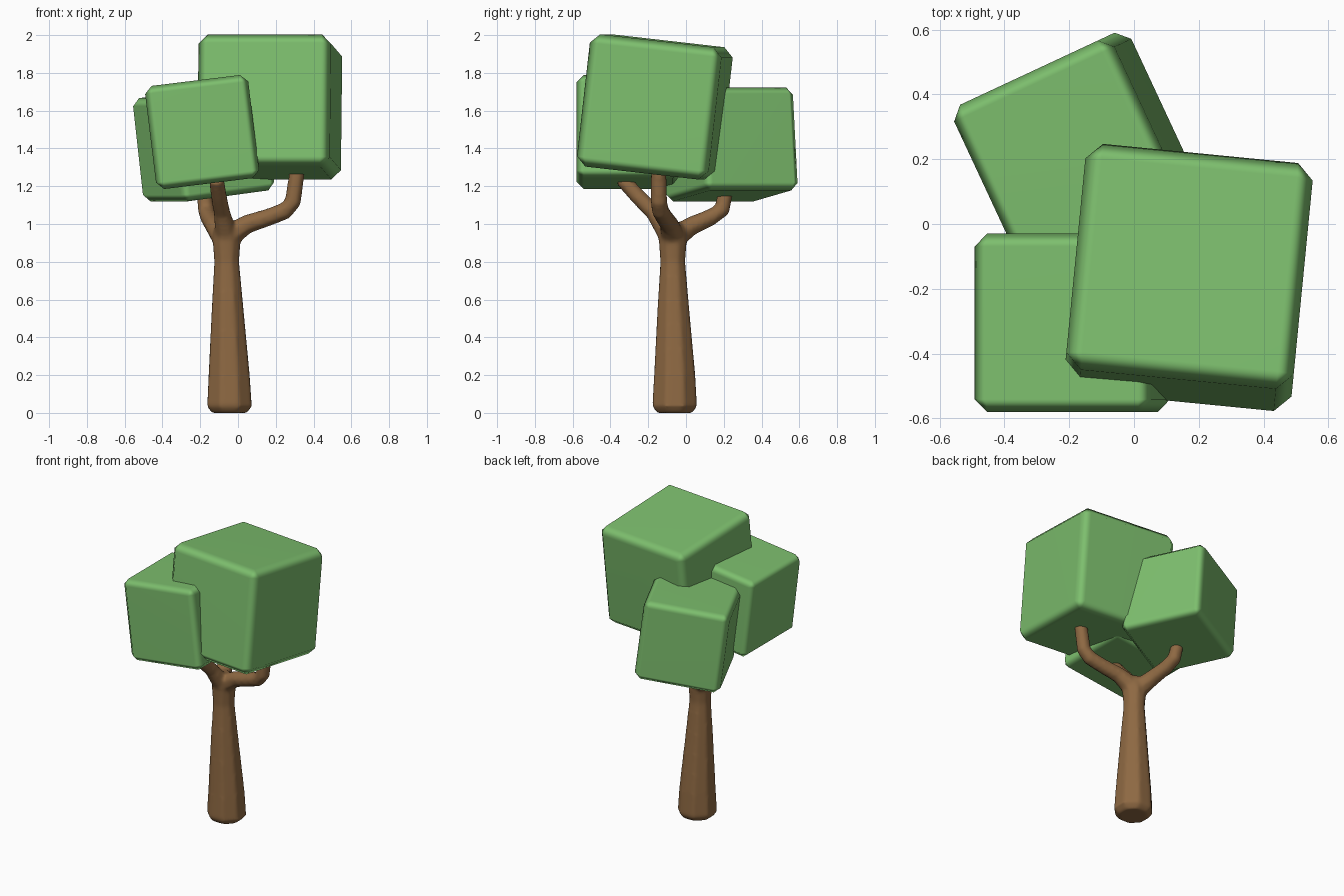
import bpy, bmesh, math
from mathutils import Vector, Matrix

if "Cube" in bpy.data.objects:
    bpy.data.objects.remove(bpy.data.objects["Cube"])


def material(name, rgb):
    m = bpy.data.materials.new(name)
    m.diffuse_color = (*rgb, 1)
    m.use_nodes = True
    m.node_tree.nodes["Principled BSDF"].inputs["Base Color"].default_value = m.diffuse_color
    return m


GREEN = material("leaf green", (0.205, 0.52, 0.155))
BROWN = material("bark brown", (0.27, 0.14, 0.055))


def add_object(name, bm, mat):
    mesh = bpy.data.meshes.new(name)
    bmesh.ops.recalc_face_normals(bm, faces=bm.faces)
    for f in bm.faces:
        f.smooth = True
    bm.to_mesh(mesh)
    bm.free()
    mesh.materials.append(mat)
    ob = bpy.data.objects.new(name, mesh)
    bpy.context.collection.objects.link(ob)
    return ob


def tube(bm, path, sides):
    """Capped tube through (x, y, z, radius) points."""
    pts = [Vector(p[:3]) for p in path]
    rings = []
    for i, p in enumerate(path):
        d = (pts[min(i + 1, len(pts) - 1)] - pts[max(i - 1, 0)]).normalized()
        q = Vector((0, 0, 1)).rotation_difference(d)
        if i == 0:
            q.identity()
        ring = []
        for k in range(sides):
            a = 2 * math.pi * (k + 0.5) / sides
            ring.append(bm.verts.new(pts[i] + q @ Vector((math.cos(a), math.sin(a), 0)) * p[3]))
        rings.append(ring)
    for a, b in zip(rings, rings[1:]):
        for k in range(sides):
            n = (k + 1) % sides
            bm.faces.new((a[k], a[n], b[n], b[k]))
    bm.faces.new(rings[0][::-1])
    bm.faces.new(rings[-1])


# Trunk and three branches, fused into one smooth body
bm = bmesh.new()
tube(bm, [(-0.045, -0.06, 0, 0.1), (-0.045, -0.06, 0.035, 0.127), (-0.047, -0.06, 0.2, 0.117),
          (-0.055, -0.067, 0.55, 0.09), (-0.06, -0.07, 0.8, 0.07), (-0.06, -0.07, 0.9, 0.078),
          (-0.06, -0.075, 0.97, 0.075), (-0.06, -0.08, 1.01, 0.045)], 8)
root = (-0.06, -0.07, 0.88, 0.07)
branches = [
    [root, (-0.03, -0.075, 0.95, 0.065), (0.05, -0.09, 1.0, 0.052), (0.16, -0.115, 1.035, 0.048),
     (0.25, -0.135, 1.07, 0.048), (0.29, -0.143, 1.115, 0.046), (0.315, -0.145, 1.29, 0.043)],
    [root, (-0.065, -0.1, 0.96, 0.06), (-0.085, -0.17, 1.06, 0.046), (-0.1, -0.25, 1.14, 0.044),
     (-0.115, -0.34, 1.24, 0.042)],
    [root, (-0.09, -0.04, 0.945, 0.062), (-0.125, 0.03, 0.99, 0.052), (-0.155, 0.13, 1.035, 0.047),
     (-0.17, 0.19, 1.075, 0.045), (-0.18, 0.21, 1.17, 0.042)],
]
for b in branches:
    tube(bm, b, 8)
trunk = add_object("trunk_and_branches", bm, BROWN)
rm = trunk.modifiers.new("fuse", 'REMESH')
rm.mode = 'VOXEL'
rm.voxel_size = 0.012
rm.use_smooth_shade = True
sm = trunk.modifiers.new("soften", 'SMOOTH')
sm.factor = 0.5
sm.iterations = 6


# Chamfered, tilted foliage blocks
def block(name, size, centre, tilt, chamfer):
    bm = bmesh.new()
    bmesh.ops.create_cube(bm, size=size)
    bmesh.ops.bevel(bm, geom=bm.edges[:], offset=chamfer, segments=1, affect='EDGES', profile=0.5)
    ob = add_object(name, bm, GREEN)
    ob.location = centre
    ob.rotation_euler = [math.radians(a) for a in tilt]
    wn = ob.modifiers.new("soft_edges", 'WEIGHTED_NORMAL')
    wn.weight = 80


block("large_foliage_block", 0.705, (0.168, -0.165, 1.62), (-6.5, 0, -5.6), 0.05)
block("front_foliage_block", 0.55, (-0.19, -0.305, 1.487), (0, -7, 0), 0.039)
block("back_foliage_block", 0.55, (-0.182, 0.23, 1.422), (0, -7, 25), 0.039)
